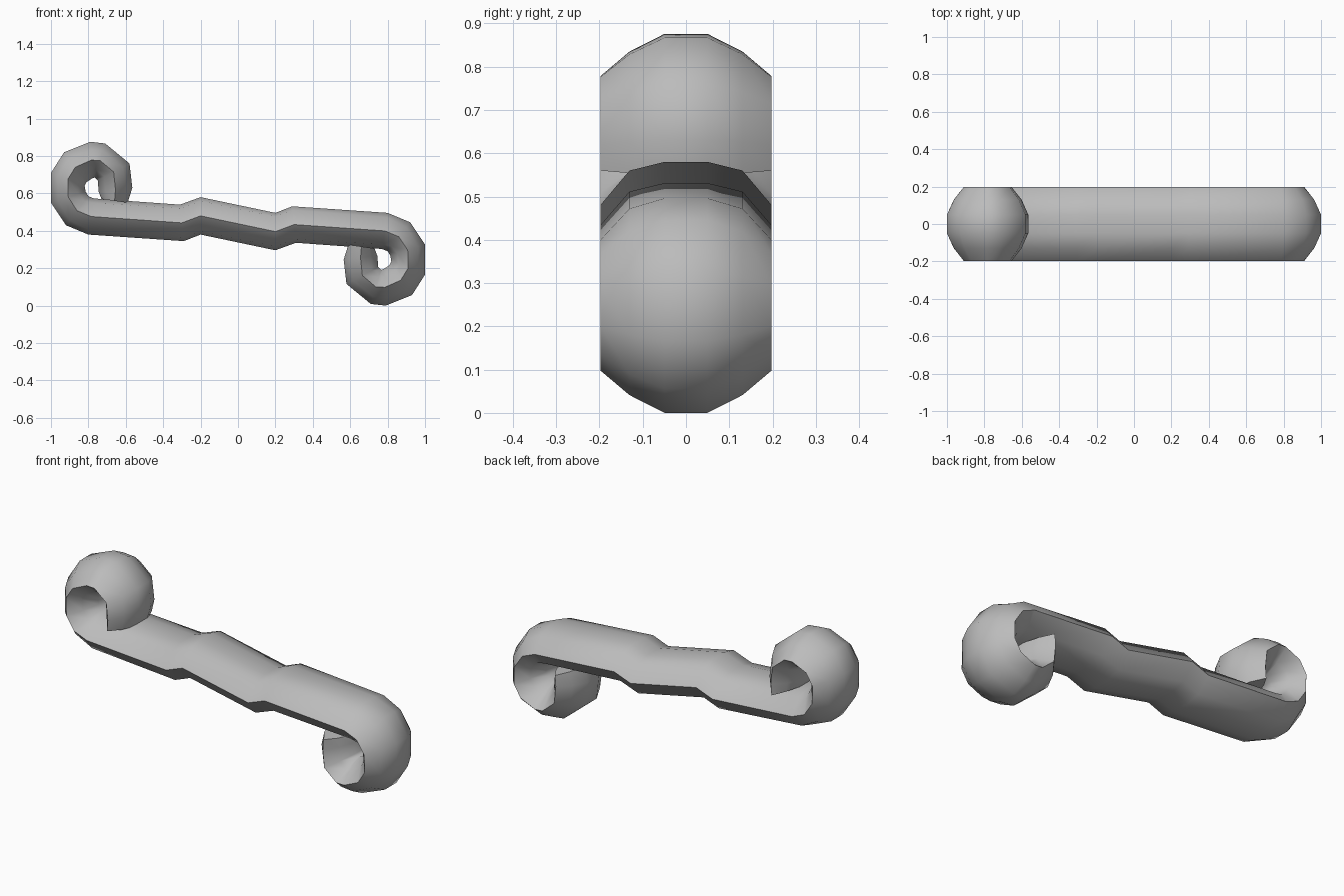
import bpy, bmesh, math
from mathutils import Vector

if "Cube" in bpy.data.objects:
    bpy.data.objects.remove(bpy.data.objects["Cube"])

HEIGHT = 0.876   # total height, used for the half-turn symmetry
HALF_W = 0.198   # half width of the strip

grey = bpy.data.materials.new("grey")
grey.diffuse_color = (0.5, 0.5, 0.5, 1)
grey.use_nodes = True
grey.node_tree.nodes["Principled BSDF"].inputs["Base Color"].default_value = grey.diffuse_color

# left half, from curl tip to middle: outer x, z, inner x, z, roundness of the section
left = [
    (-0.59, 0.55, -0.73, 0.57, 0.60),
    (-0.565, 0.63, -0.745, 0.61, 0.60),
    (-0.58, 0.76, -0.75, 0.67, 0.58),
    (-0.71, 0.867, -0.765, 0.685, 0.58),
    (-0.79, 0.876, -0.78, 0.68, 0.58),
    (-0.93, 0.82, -0.81, 0.66, 0.58),
    (-1.00, 0.71, -0.82, 0.64, 0.58),
    (-1.00, 0.55, -0.815, 0.61, 0.60),
    (-0.92, 0.43, -0.80, 0.585, 0.66),
    (-0.80, 0.38, -0.77, 0.573, 0.75),
    (-0.29, 0.345, -0.31, 0.54, 0.80),
    (-0.20, 0.38, -0.20, 0.58, 0.80),
]
# the right half is the left one turned half round, with the sides swapped
right = [(-ix, HEIGHT - iz, -ox, HEIGHT - oz, r) for ox, oz, ix, iz, r in reversed(left)]


def section(ox, oz, ix, iz, r):
    """Closed ten-sided oval between an outer and an inner point."""
    o, i = Vector((ox, 0, oz)), Vector((ix, 0, iz))
    mid, half = (o + i) / 2, (o - i) / 2
    shape = [(1, 0), (0.66, r), (0.25, 1), (-0.25, 1), (-0.66, r),
             (-1, 0), (-0.66, -r), (-0.25, -1), (0.25, -1), (0.66, -r)]
    return [mid + half * h + Vector((0, HALF_W * w, 0)) for w, h in shape]


# scrolled strip: sections joined along the path, closed at both curl tips
bm = bmesh.new()
rings = [[bm.verts.new(p) for p in section(*s)] for s in left + right]
for a, b in zip(rings, rings[1:]):
    for k in range(len(a)):
        n = (k + 1) % len(a)
        bm.faces.new((a[k], a[n], b[n], b[k]))
bm.faces.new(rings[0])
bm.faces.new(rings[-1])
bmesh.ops.recalc_face_normals(bm, faces=bm.faces)
mesh = bpy.data.meshes.new("scrolled_strip")
bm.to_mesh(mesh)
bm.free()
mesh.materials.append(grey)
strip = bpy.data.objects.new("scrolled_strip", mesh)
bpy.context.collection.objects.link(strip)
bpy.context.view_layer.objects.active = strip
strip.select_set(True)
bpy.ops.object.shade_smooth_by_angle(angle=math.radians(60))
